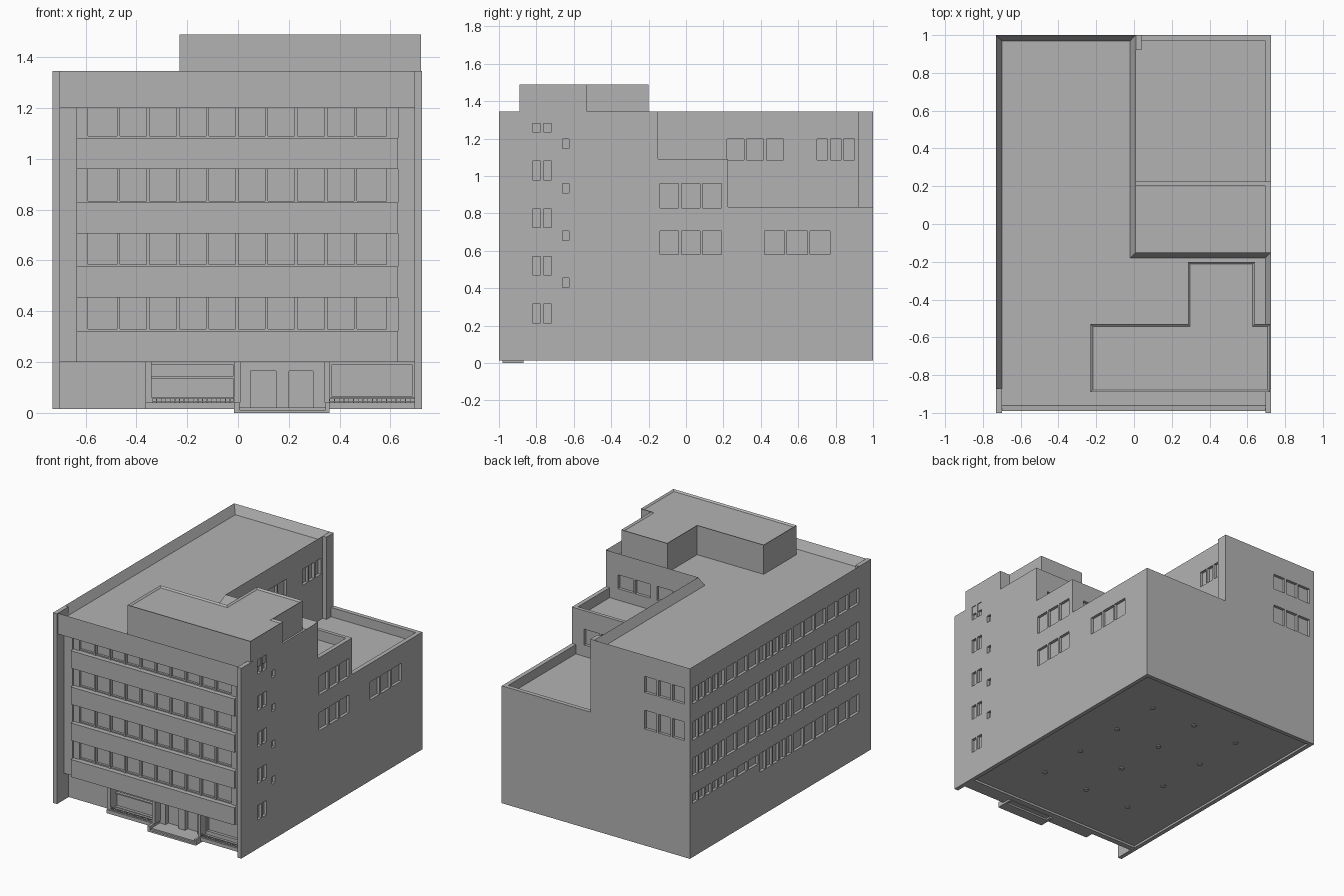
import bpy, bmesh
from mathutils import Matrix, Vector

if "Cube" in bpy.data.objects:
    bpy.data.objects.remove(bpy.data.objects["Cube"])

mat = bpy.data.materials.new("plain_grey")
mat.diffuse_color = (0.45, 0.45, 0.45, 1)
mat.use_nodes = True
mat.node_tree.nodes["Principled BSDF"].inputs["Base Color"].default_value = mat.diffuse_color


def finish(bm, name):
    bmesh.ops.recalc_face_normals(bm, faces=bm.faces[:])
    me = bpy.data.meshes.new(name)
    bm.to_mesh(me)
    bm.free()
    me.materials.append(mat)
    ob = bpy.data.objects.new(name, me)
    bpy.context.scene.collection.objects.link(ob)
    return ob


def boxes(name, items):
    """One object from (x0, x1, y0, y1, z0, z1) boxes."""
    bm = bmesh.new()
    for x0, x1, y0, y1, z0, z1 in items:
        m = Matrix.Translation(((x0 + x1) / 2, (y0 + y1) / 2, (z0 + z1) / 2))
        m = m @ Matrix.Diagonal((x1 - x0, y1 - y0, z1 - z0, 1))
        bmesh.ops.create_cube(bm, size=1, matrix=m)
    return finish(bm, name)


def prism(name, pts, z0, z1, rim=0, drop=0):
    """Extruded footprint; the top may be inset and lowered to leave a parapet."""
    bm = bmesh.new()
    f = bm.faces.new([bm.verts.new((x, y, z0)) for x, y in pts])
    r = bmesh.ops.extrude_face_region(bm, geom=[f])
    bmesh.ops.translate(bm, vec=(0, 0, z1 - z0),
                        verts=[v for v in r["geom"] if isinstance(v, bmesh.types.BMVert)])
    bmesh.ops.recalc_face_normals(bm, faces=bm.faces[:])
    if rim:
        top = max(bm.faces, key=lambda a: a.calc_center_median().z)
        bmesh.ops.inset_region(bm, faces=[top], thickness=rim, use_even_offset=True)
        top = [a for a in bm.faces if a.normal.z > .9 and len(a.verts) == len(pts)
               and a.calc_area() > .1]
        top = max(top, key=lambda a: a.calc_area())
        bmesh.ops.translate(bm, vec=(0, 0, -drop), verts=top.verts[:])
    return finish(bm, name)


def l_shape(front):
    return [(-.73, front), (.725, front), (.725, -.15), (.01, -.15), (.01, 1), (-.73, 1)]


# Main masses
lower = prism("main_body", l_shape(-.87), .015, 1.2)
upper = prism("top_storey_with_parapet", l_shape(-.99), 1.2, 1.345, .03, .06)
mid = boxes("middle_terrace_block", [(.01, .725, -.15, .225, .015, 1.02)])
low = boxes("low_terrace_block", [(.01, .725, .225, 1, .015, .77)])

# Terrace parapets and corner pier
boxes("middle_terrace_parapet", [(.695, .725, -.15, .225, 1.02, 1.09),
                                 (.01, .695, .2, .225, 1.02, 1.09)])
boxes("low_terrace_parapet", [(.695, .725, .225, 1, .77, .835),
                              (.01, .695, .97, 1, .77, .835)])
boxes("corner_pier", [(.01, .04, .92, 1, .77, 1.345)])

# Roof penthouse
prism("penthouse", [(-.23, -.89), (.72, -.89), (.72, -.53), (.64, -.53), (.64, -.2),
                    (.285, -.2), (.285, -.53), (-.23, -.53)], 1.28, 1.49, .012, .01)

# Window pockets
ROWS = [(1.085, 1.197), (.83, .96), (.58, .705), (.325, .455)]
D = .02
cuts = []


def panes(axis, at, a0, a1, n, z0, z1, gap=.014):
    w = (a1 - a0 - gap * (n - 1)) / n
    for i in range(n):
        s = a0 + i * (w + gap)
        if axis == "x":
            cuts.append((at - D, at + D, s, s + w, z0, z1))
        else:
            cuts.append((s, s + w, at - D, at + D, z0, z1))


# left side: five bays on four floors
for r, (z0, z1) in enumerate(ROWS):
    for b, n in enumerate((3, 3, 5, 3, 5)):
        s = -.87 + b * .3725
        panes("x", -.73, s, s + .35, n, .39 if r == 3 and b > 2 else z0, z1)
# rear wall
for z0, z1 in ROWS[:2]:
    panes("y", 1, -.69, -.38, 3, z0, z1)
# right side stair windows, small vents and bays
for i in range(5):
    panes("x", .725, -.82, -.72, 2, 1.235 - .255 * i, 1.335 - .255 * i)
for z0, z1 in ROWS:
    panes("x", .725, -.66, -.625, 1, z1 - .05, z1)
for z0, z1 in ROWS[1:3]:
    panes("x", .725, -.14, .19, 3, z0, z1)
panes("x", .725, .42, .77, 3, *ROWS[2])
# walls above the terraces
panes("x", .01, .7, .9, 3, *ROWS[0])
panes("x", .01, .22, .52, 3, *ROWS[0])
panes("y", -.15, .08, .33, 2, 1.1, 1.197)
panes("y", -.15, .38, .63, 2, 1.1, 1.197)
panes("y", .225, .08, .33, 2, .85, .96)
panes("y", .225, .38, .63, 2, .85, .96)
# entrance doors, ground-floor windows and underside recess
cuts += [(.05, .15, -.9, -.84, .022, .165), (.2, .295, -.9, -.84, .022, .165),
         (-.34, -.02, -.9, -.85, .045, .135), (-.34, -.02, -.9, -.85, .143, .19),
         (.37, .685, -.9, -.85, .065, .19),
         (-.70, .695, -.83, .97, -.02, .03)]

cutter = boxes("window_cutter", cuts)
cutter.hide_render = True
for ob in (lower, upper, mid, low):
    m = ob.modifiers.new("openings", "BOOLEAN")
    m.operation, m.solver, m.object = "DIFFERENCE", "EXACT", cutter
bpy.context.view_layer.update()
dg = bpy.context.evaluated_depsgraph_get()
done = [(ob, bpy.data.meshes.new_from_object(ob.evaluated_get(dg)))
        for ob in (lower, upper, mid, low)]
for ob, me in done:
    ob.modifiers.clear()
    ob.data = me
bpy.data.objects.remove(cutter)

# Front facade: side fins, recessed columns, spandrels, glazing and mullions
boxes("side_fins", [(-.73, -.70, -1, -.87, .015, 1.345), (.695, .725, -1, -.87, .015, 1.345)])
boxes("facade_columns", [(-.70, -.635, -.92, -.87, .2, 1.2), (.63, .695, -.92, -.87, .2, 1.2)])
boxes("spandrels", [(-.635, .63, -.94, -.87, z, z + .122) for z in (.2, .455, .707, .96)])
boxes("front_glazing", [(-.635, .63, -.89, -.87, z0 - .005, z1 + .003) for z0, z1 in ROWS])
mull = [(-.635, -.59, -.91, -.89), (.585, .63, -.91, -.89)]
mull += [(-.476 + .1165 * i, -.464 + .1165 * i, -.91, -.89) for i in range(9)]
boxes("front_mullions", [m + (z0 - .005, z1 + .003) for m in mull for z0, z1 in ROWS])
boxes("front_sills", [(-.59, .585, -.905, -.89, z0 - .005, z0 + .005) for z0, z1 in ROWS])

# Ground floor: ledges, bay frame, porch walls and steps
boxes("ground_ledges", [(-.365, -.015, -.93, -.87, .015, .04), (.36, .695, -.93, -.87, .015, .04)])
boxes("bay_frame", [(-.365, -.34, -.92, -.87, .04, .2)])
boxes("porch_walls", [(-.015, .01, -.93, -.87, .04, .2), (.34, .36, -.93, -.87, .04, .2)])
boxes("porch_step", [(.005, .345, -.98, -.905, 0, .012), (.005, .345, -.965, -.87, .012, .022)])
boxes("porch_curbs", [(-.015, .005, -.98, -.87, 0, .04), (.345, .36, -.98, -.87, 0, .04)])

# Low railings
rail = []
for x0, x1 in ((-.34, -.015), (.36, .695)):
    rail += [(x0, x1, -.925, -.92, .056, .061), (x0, x1, -.925, -.92, .044, .047)]
    n = 18
    rail += [(x0 + (x1 - x0) * i / n, x0 + (x1 - x0) * i / n + .003, -.924, -.921, .04, .056)
             for i in range(n)]
boxes("low_railings", rail)

# Column feet under the floor
bm = bmesh.new()
for x in (.39, .03, -.33):
    for y in (.66, .29, -.09, -.46):
        bmesh.ops.create_cone(bm, cap_ends=True, segments=12, radius1=.018, radius2=.018,
                              depth=.01, matrix=Matrix.Translation(Vector((x, y, .029))))
finish(bm, "column_feet")
